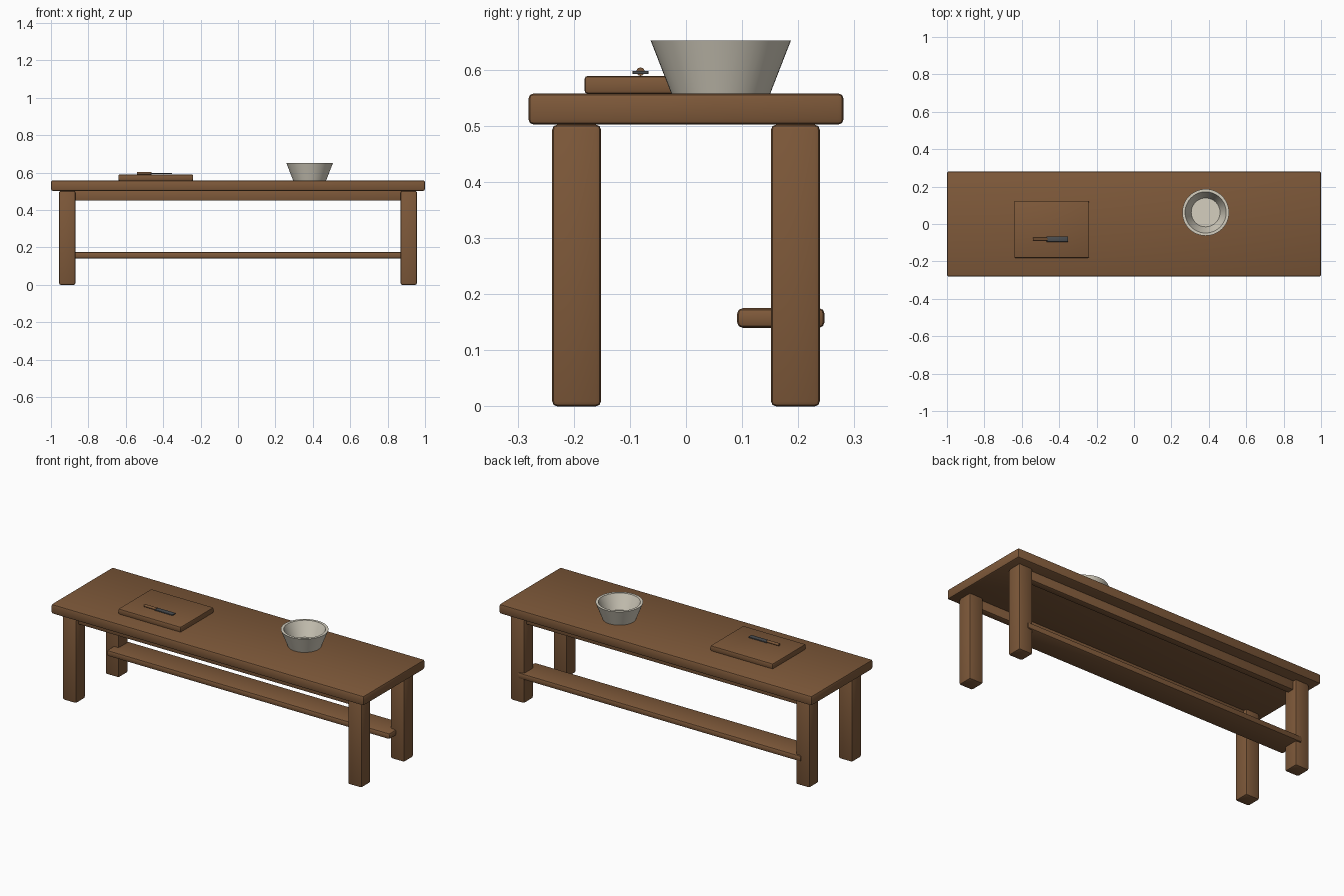
import bpy, bmesh, math
from mathutils import Matrix

if "Cube" in bpy.data.objects:
    bpy.data.objects.remove(bpy.data.objects["Cube"])


def material(name, rgb):
    m = bpy.data.materials.new(name)
    m.diffuse_color = (*rgb, 1)
    m.use_nodes = True
    m.node_tree.nodes["Principled BSDF"].inputs["Base Color"].default_value = m.diffuse_color
    return m


wood = material("warm wood", (0.21, 0.10, 0.042))
clay = material("pale ceramic", (0.66, 0.62, 0.52))
steel = material("dark steel", (0.07, 0.075, 0.08))


def finish(name, bm, mat):
    bmesh.ops.recalc_face_normals(bm, faces=bm.faces)
    me = bpy.data.meshes.new(name)
    bm.to_mesh(me)
    bm.free()
    me.materials.append(mat)
    ob = bpy.data.objects.new(name, me)
    bpy.context.collection.objects.link(ob)
    bpy.ops.object.select_all(action='DESELECT')
    ob.select_set(True)
    bpy.context.view_layer.objects.active = ob
    bpy.ops.object.shade_smooth_by_angle(angle=math.radians(35))
    return ob


def box(name, x, y, z, mat, bevel=0.0):
    """Bevelled box from (min, max) ranges."""
    bm = bmesh.new()
    bmesh.ops.create_cube(bm, size=1)
    for v in bm.verts:
        v.co = [(r[0] + r[1]) / 2 + c * (r[1] - r[0]) for r, c in zip((x, y, z), v.co)]
    if bevel:
        bmesh.ops.bevel(bm, geom=bm.edges[:], offset=bevel, segments=2,
                        profile=0.5, affect='EDGES')
    return finish(name, bm, mat)


def lathe(name, profile, centre, mat, steps=48):
    """Turn an (r, z) profile about a vertical axis."""
    bm = bmesh.new()
    vs = [bm.verts.new((r, 0, z)) for r, z in profile]
    es = [bm.edges.new(p) for p in zip(vs, vs[1:])]
    bmesh.ops.spin(bm, geom=vs + es, cent=(0, 0, 0), axis=(0, 0, 1),
                   angle=math.tau, steps=steps)
    bmesh.ops.remove_doubles(bm, verts=bm.verts, dist=1e-5)
    bmesh.ops.translate(bm, verts=bm.verts, vec=centre)
    return finish(name, bm, mat)


# Table top
box("table_top", (-1, 1), (-0.281, 0.281), (0.502, 0.558), wood, 0.01)

# Legs and long aprons
for sy, side in ((-1, "front"), (1, "back")):
    for sx, end in ((-1, "left"), (1, "right")):
        cx, cy, h = sx * 0.913, sy * 0.195, 0.0435
        box(f"{side}_{end}_leg", (cx - h, cx + h), (cy - h, cy + h), (0, 0.502), wood, 0.009)
    box(f"{side}_apron", (-0.88, 0.88), (sy * 0.195 - 0.02, sy * 0.195 + 0.02),
        (0.45, 0.504), wood, 0.004)

# Rear low shelf board
box("rear_shelf", (-0.905, 0.905), (0.091, 0.247), (0.14, 0.175), wood, 0.01)

# Cutting board
box("cutting_board", (-0.64, -0.24), (-0.181, 0.121), (0.557, 0.589), wood, 0.006)

# Knife: flat blade and round handle
box("knife_blade", (-0.468, -0.352), (-0.095, -0.067), (0.592, 0.598), steel, 0.001)
bm = bmesh.new()
bmesh.ops.create_cone(bm, cap_ends=True, segments=12, radius1=0.0075, radius2=0.0075, depth=0.078,
                      matrix=Matrix.Translation((-0.502, -0.081, 0.5965)) @ Matrix.Rotation(math.pi / 2, 4, 'Y'))
finish("knife_handle", bm, wood)

# Open bowl
lathe("bowl", [(0, 0), (0.088, 0), (0.125, 0.095), (0.110, 0.095), (0.077, 0.012), (0, 0.012)],
      (0.383, 0.062, 0.557), clay)
